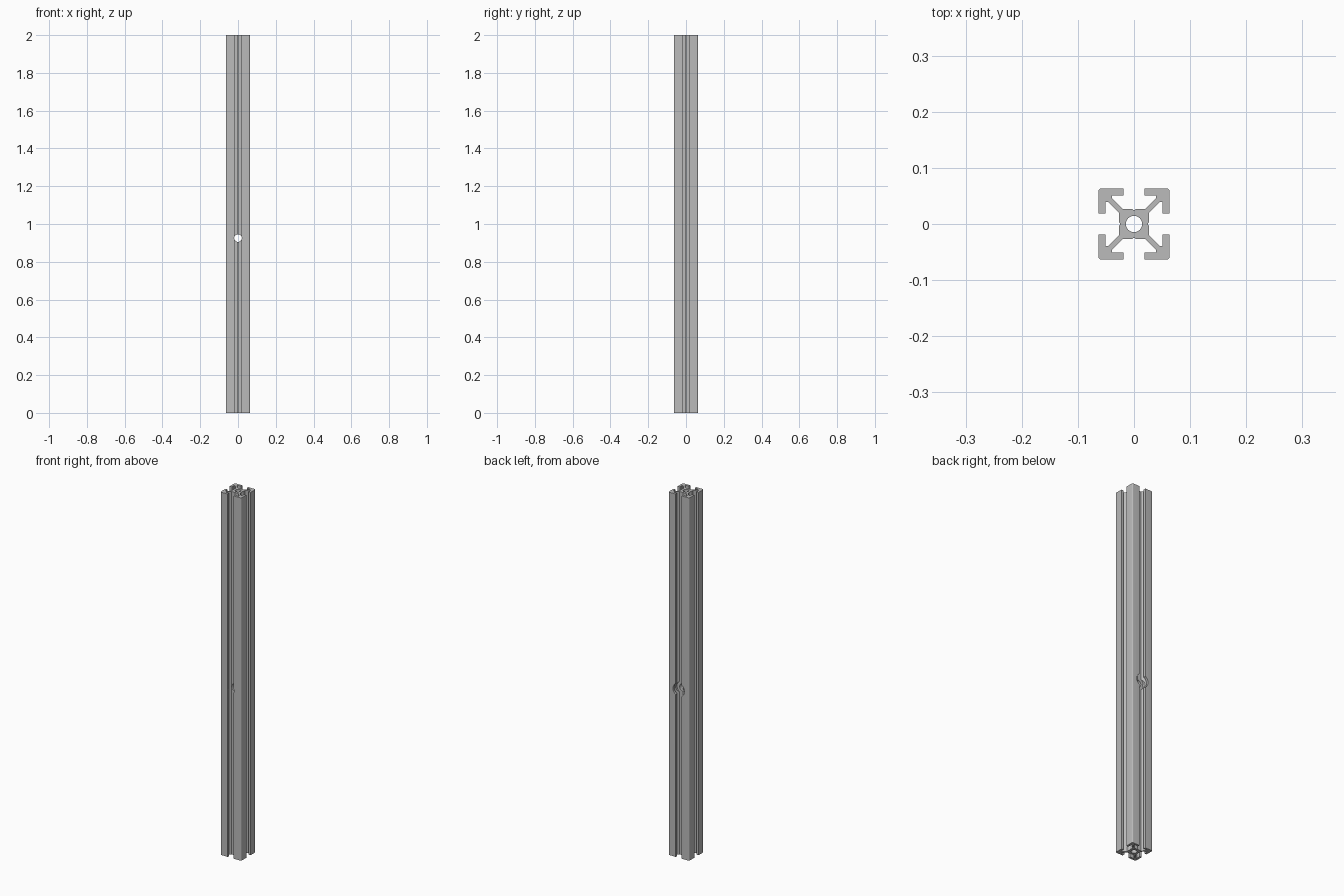
import bpy, bmesh
from math import radians, sin, cos
from mathutils import Matrix, Vector

cube = bpy.data.objects.get("Cube")
if cube:
    bpy.data.objects.remove(cube, do_unlink=True)

LENGTH = 2.0
HALF = 0.0635          # half width of the section
HOLE_Z = 0.925         # height of the cross hole

# Aluminium colour
metal = bpy.data.materials.new("aluminium_grey")
metal.use_nodes = True
colour = (0.5, 0.5, 0.5, 1)
metal.diffuse_color = colour
metal.node_tree.nodes["Principled BSDF"].inputs["Base Color"].default_value = colour


def add_object(name, bm):
    bmesh.ops.recalc_face_normals(bm, faces=bm.faces)
    mesh = bpy.data.meshes.new(name)
    bm.to_mesh(mesh)
    bm.free()
    mesh.materials.append(metal)
    obj = bpy.data.objects.new(name, mesh)
    bpy.context.collection.objects.link(obj)
    return obj


def cutter(name, radius, depth, matrix):
    bm = bmesh.new()
    bmesh.ops.create_cone(bm, cap_ends=True, segments=48, radius1=radius,
                          radius2=radius, depth=depth, matrix=matrix)
    obj = add_object(name, bm)
    obj.hide_render = True
    return obj


# One eighth of the slotted section: core notch, arm, lip, rounded outer corner
r = 0.006
octant = [(0, 0.0245), (0.004, 0.027), (0.0205, 0.027), (0.039, 0.0455),
          (0.039, 0.051), (0.0185, 0.051), (0.0185, HALF)]
octant += [(HALF - r + r * sin(radians(a)), HALF - r + r * cos(radians(a)))
           for a in (0, 15, 30, 45)]
quadrant = octant + [(y, x) for x, y in reversed(octant[:-1])]

# Repeat the quadrant around the axis and extrude it upwards
bm = bmesh.new()
outline = []
for turn in range(4):
    spin = Matrix.Rotation(radians(-90 * turn), 3, "Z")
    outline += [bm.verts.new(spin @ Vector((x, y, 0))) for x, y in quadrant[:-1]]
base = bm.faces.new(outline)
top = bmesh.ops.extrude_face_region(bm, geom=[base], use_keep_orig=True)
bmesh.ops.translate(bm, vec=(0, 0, LENGTH),
                    verts=[v for v in top["geom"] if isinstance(v, bmesh.types.BMVert)])
rail = add_object("slotted_rail", bm)

# Lengthwise bore, cross hole and wide access hole in the back lips
sideways = Matrix.Rotation(radians(90), 4, "X")
access_depth = 0.06
cutters = [
    cutter("bore_cutter", 0.0145, LENGTH + 0.2, Matrix.Translation((0, 0, LENGTH / 2))),
    cutter("cross_hole_cutter", 0.02, 0.3, Matrix.Translation((0, 0, HOLE_Z)) @ sideways),
    cutter("access_hole_cutter", 0.035, access_depth,
           Matrix.Translation((0, 0.028 + access_depth / 2, HOLE_Z)) @ sideways),
]
bpy.context.view_layer.objects.active = rail
rail.select_set(True)
for tool in cutters:
    mod = rail.modifiers.new(tool.name, "BOOLEAN")
    mod.operation = "DIFFERENCE"
    mod.solver = "EXACT"
    mod.object = tool
    bpy.ops.object.modifier_apply(modifier=mod.name)
    bpy.data.objects.remove(tool, do_unlink=True)

bpy.ops.object.shade_smooth_by_angle(angle=radians(25))
